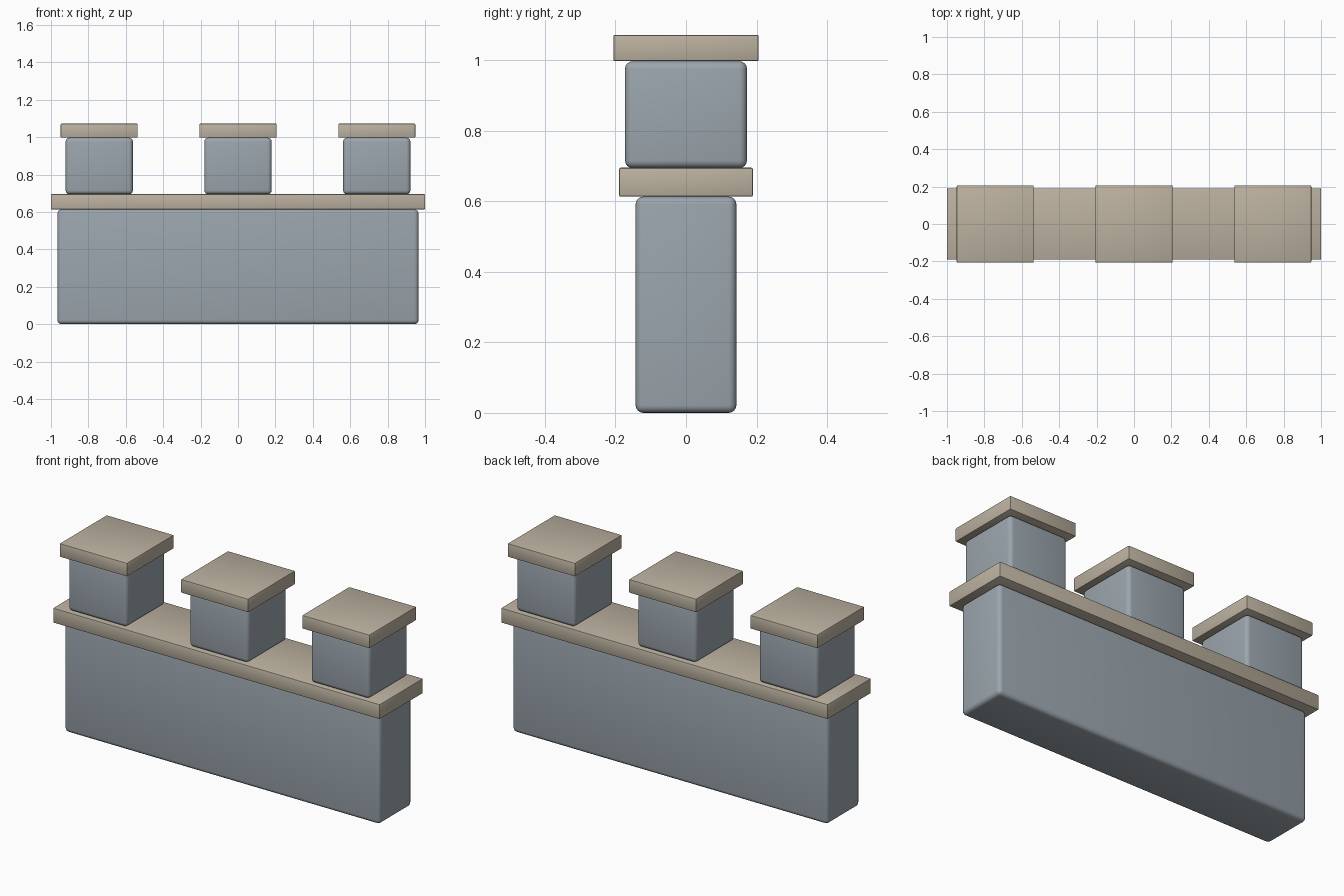
import bpy
import math

if "Cube" in bpy.data.objects:
    bpy.data.objects.remove(bpy.data.objects["Cube"])


def material(name, color):
    m = bpy.data.materials.new(name)
    m.diffuse_color = (*color, 1.0)
    m.use_nodes = True
    m.node_tree.nodes["Principled BSDF"].inputs["Base Color"].default_value = m.diffuse_color
    return m


stone = material("blue_grey_stone", (0.33, 0.38, 0.42))
coping = material("tan_coping", (0.50, 0.44, 0.35))


def block(name, x, half_x, half_y, z0, z1, bevel, segments, mat):
    """Box with rounded edges between heights z0 and z1."""
    bpy.ops.mesh.primitive_cube_add(size=2, location=(x, 0, (z0 + z1) / 2))
    ob = bpy.context.object
    ob.name = name
    ob.scale = (half_x, half_y, (z1 - z0) / 2)
    bpy.ops.object.transform_apply(location=False, rotation=False, scale=True)
    ob.data.materials.append(mat)
    mod = ob.modifiers.new("rounded_edges", 'BEVEL')
    mod.width = bevel
    mod.segments = segments
    bpy.ops.object.modifier_apply(modifier=mod.name)
    bpy.ops.object.shade_smooth_by_angle(angle=math.radians(40))
    return ob


# Wall body and the ledge on top of it
block("wall", 0, 0.965, 0.143, 0.0, 0.613, 0.022, 4, stone)
block("ledge", 0, 1.0, 0.19, 0.613, 0.695, 0.005, 2, coping)

# Three merlons with overhanging caps
for side, x in (("left", -0.742), ("middle", 0.0), ("right", 0.742)):
    block(f"{side}_merlon", x, 0.18, 0.173, 0.694, 0.997, 0.022, 4, stone)
    block(f"{side}_cap", x, 0.206, 0.206, 0.997, 1.072, 0.005, 2, coping)
